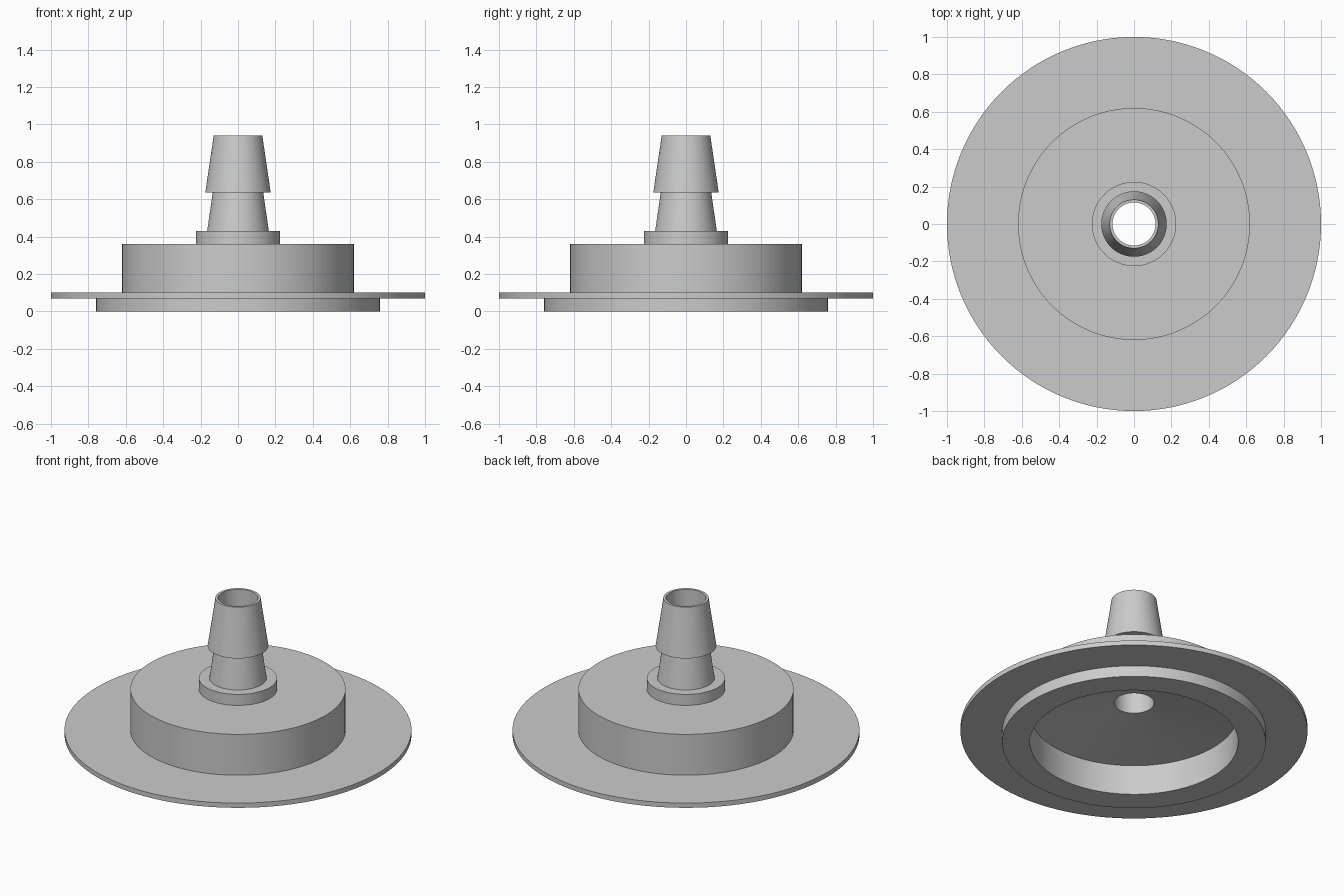
import bpy, bmesh, math

SEGMENTS = 128
BORE = 0.115

old = bpy.data.objects.get("Cube")
if old:
    bpy.data.objects.remove(old, do_unlink=True)

grey = bpy.data.materials.new("plain grey")
grey.use_nodes = True
colour = (0.6, 0.6, 0.6, 1)
grey.diffuse_color = colour
grey.node_tree.nodes["Principled BSDF"].inputs["Base Color"].default_value = colour


def lathe(name, profile):
    """Turn (radius, height) points around z; the outside lies right of the path."""
    bm = bmesh.new()
    rings = []
    for r, z in profile:
        ring = []
        for i in range(SEGMENTS):
            a = math.tau * i / SEGMENTS
            ring.append(bm.verts.new((r * math.cos(a), r * math.sin(a), z)))
        rings.append(ring)
    for low, high in zip(rings, rings[1:]):
        for i in range(SEGMENTS):
            j = (i + 1) % SEGMENTS
            bm.faces.new((low[i], low[j], high[j], high[i]))
    mesh = bpy.data.meshes.new(name)
    bm.to_mesh(mesh)
    bm.free()
    mesh.materials.append(grey)
    obj = bpy.data.objects.new(name, mesh)
    bpy.context.collection.objects.link(obj)
    bpy.ops.object.select_all(action='DESELECT')
    obj.select_set(True)
    bpy.context.view_layer.objects.active = obj
    # The cavity roof is very shallow, so a small angle keeps every rim crisp
    bpy.ops.object.shade_smooth_by_angle(angle=math.radians(8))
    return obj


# Wide thin flange with its lower locating ring
lathe("flange", [(0.60, 0), (0.76, 0), (0.76, 0.07), (1, 0.07), (1, 0.10), (0.62, 0.10)])

# Raised drum
lathe("housing", [(0.62, 0.10), (0.62, 0.36), (0.225, 0.36)])

# Hollow underside with a gently conical roof
lathe("cavity", [(BORE, 0.26), (0.60, 0.19), (0.60, 0)])

# Collar, tapered stem and barbed tip with the through bore
lathe("hose_barb", [(0.225, 0.36), (0.225, 0.43), (0.165, 0.43), (0.135, 0.635),
                    (0.175, 0.635), (0.13, 0.94), (BORE, 0.94), (BORE, 0.26)])
